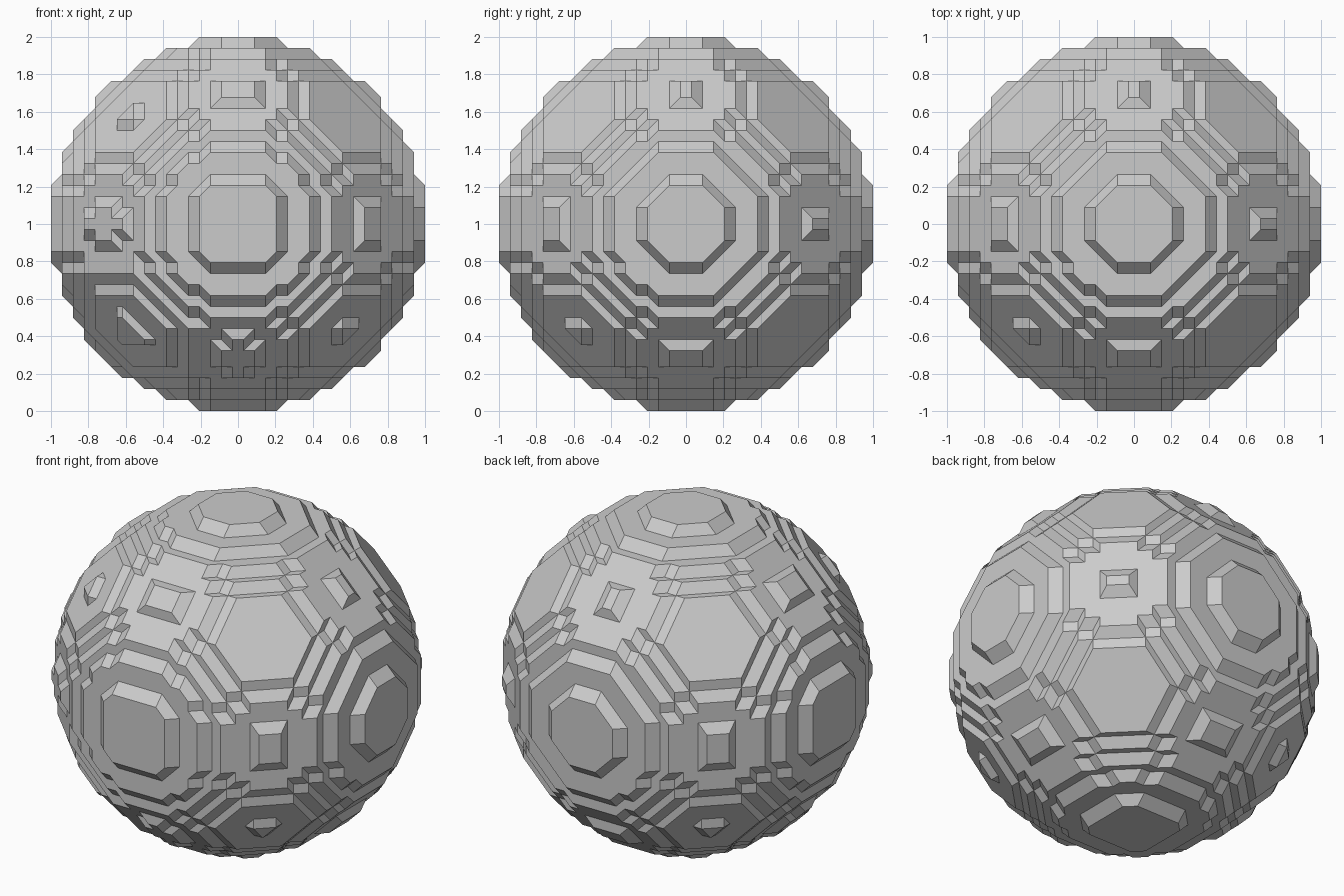
import bpy, bmesh
from itertools import product
from mathutils import Vector

cube = bpy.data.objects.get("Cube")
if cube:
    bpy.data.objects.remove(cube, do_unlink=True)

# Lattice of samples: 34 across the ball, with the centre nudged off the grid
STEPS = 17
SHIFT = 0.0345
LIMIT = 291.2


def inside(p):
    return sum((c - STEPS - 0.5 + SHIFT) ** 2 for c in p) < LIMIT


samples = {p: inside(p) for p in product(range(2 * STEPS + 2), repeat=3)}

# The six faces of a unit cell, each as a ring of corners
RING = [(0, 0), (1, 0), (1, 1), (0, 1)]
CELL_FACES = []
for axis in range(3):
    for side in (0, 1):
        CELL_FACES.append([(r[:axis] + (side,) + r[axis:]) for r in RING])


def cell_loops(cell):
    """Closed loops of edge midpoints separating inside from outside corners."""
    links = {}
    for face in CELL_FACES:
        ring = [tuple(a + b for a, b in zip(cell, c)) for c in face]
        state = [samples[c] for c in ring]
        mid = [tuple(a + b for a, b in zip(ring[i], ring[(i + 1) % 4])) for i in range(4)]
        cut = [i for i in range(4) if state[i] != state[(i + 1) % 4]]
        if len(cut) == 2:
            pairs = [cut]
        elif len(cut) == 4:
            pairs = [((i - 1) % 4, i) for i in range(4) if state[i]]
        else:
            pairs = []
        for i, j in pairs:
            links.setdefault(mid[i], []).append(mid[j])
            links.setdefault(mid[j], []).append(mid[i])
    loops = []
    while links:
        start = point = next(iter(links))
        loop = []
        while point in links:
            loop.append(point)
            near = links.pop(point)
            point = next((n for n in near if n in links), start)
        loops.append(loop)
    return loops


def flattest_fan(loop):
    """Split a loop into the fan of triangles with the fewest facets."""
    best = None
    for s in range(len(loop)):
        ring = loop[s:] + loop[:s]
        fan = [(ring[0], ring[i], ring[i + 1]) for i in range(1, len(ring) - 1)]
        normals = set()
        for t in fan:
            a, b, c = (Vector(v) for v in t)
            n = (b - a).cross(c - a)
            normals.add(tuple(round(x, 2) for x in n.normalized()))
        if best is None or len(normals) < best[0]:
            best = (len(normals), fan)
    return best[1]


# Build the stepped shell, cell by cell
bm = bmesh.new()
verts = {}


def vert(m):
    if m not in verts:
        x, y, z = ((c / 2 - STEPS - 0.5) / STEPS for c in m)
        verts[m] = bm.verts.new((x, y, z + 1))
    return verts[m]


for cell in product(range(2 * STEPS + 1), repeat=3):
    corners = {samples[tuple(a + b for a, b in zip(cell, o))]
               for o in product((0, 1), repeat=3)}
    if len(corners) == 2:
        for loop in cell_loops(cell):
            for tri in flattest_fan(loop):
                bm.faces.new([vert(m) for m in tri])

# Merge coplanar pieces into clean facets
bmesh.ops.recalc_face_normals(bm, faces=bm.faces[:])
bmesh.ops.dissolve_limit(bm, angle_limit=0.01, verts=bm.verts[:], edges=bm.edges[:])
bmesh.ops.recalc_face_normals(bm, faces=bm.faces[:])

mesh = bpy.data.meshes.new("stepped_ball")
bm.to_mesh(mesh)
bm.free()

# Plain grey
grey = bpy.data.materials.new("light_grey")
grey.use_nodes = True
grey.diffuse_color = (0.6, 0.6, 0.6, 1)
grey.node_tree.nodes["Principled BSDF"].inputs["Base Color"].default_value = (0.6, 0.6, 0.6, 1)
mesh.materials.append(grey)

ball = bpy.data.objects.new("stepped_ball", mesh)
bpy.context.collection.objects.link(ball)
